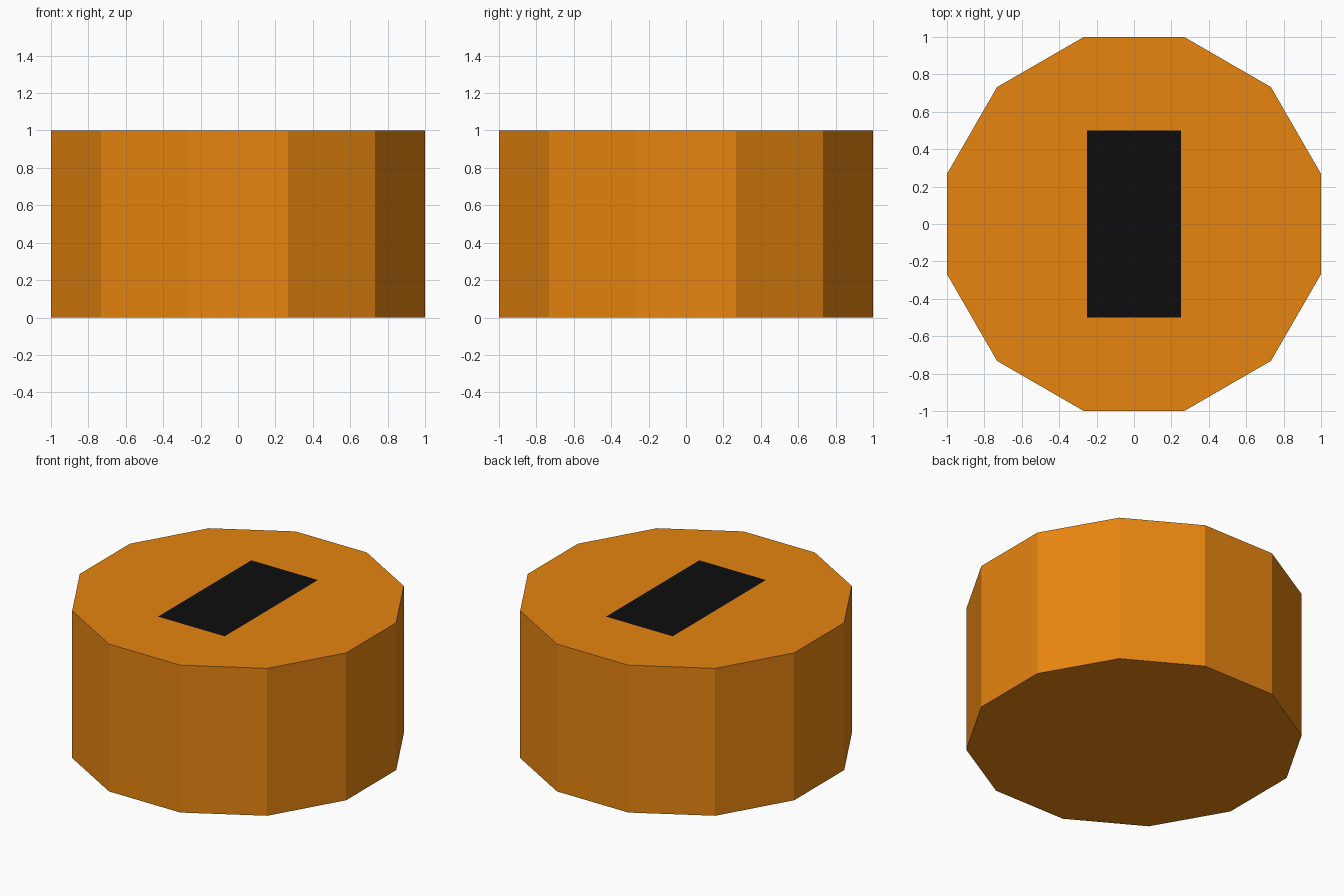
import bpy, bmesh, math
from mathutils import Vector

if "Cube" in bpy.data.objects:
    bpy.data.objects.remove(bpy.data.objects["Cube"])

def material(name, rgb):
    m = bpy.data.materials.new(name)
    m.diffuse_color = (*rgb, 1)
    m.use_nodes = True
    m.node_tree.nodes["Principled BSDF"].inputs["Base Color"].default_value = m.diffuse_color
    return m

# Twelve-sided drum, flats facing the axes at distance 1
bm = bmesh.new()
radius = 1 / math.cos(math.pi / 12)
ring = [bm.verts.new((radius * math.cos((i + .5) * math.pi / 6),
                      radius * math.sin((i + .5) * math.pi / 6), 0)) for i in range(12)]
base = bm.faces.new(ring)
ext = bmesh.ops.extrude_face_region(bm, geom=[base], use_keep_orig=True)
bmesh.ops.translate(bm, verts=[v for v in ext["geom"] if isinstance(v, bmesh.types.BMVert)],
                    vec=(0, 0, 1))
bmesh.ops.recalc_face_normals(bm, faces=bm.faces[:])

# Cut the black slot marking into the top face
for axis, d in ((Vector((1, 0, 0)), .25), (Vector((0, 1, 0)), .5)):
    for s in (-1, 1):
        bm.normal_update()
        top = [f for f in bm.faces if f.normal.z > .9]
        edges = {e for f in top for e in f.edges}
        verts = {v for f in top for v in f.verts}
        bmesh.ops.bisect_plane(bm, geom=top + list(edges) + list(verts), dist=1e-5,
                               plane_co=axis * d * s, plane_no=axis)
bm.normal_update()
for f in bm.faces:
    c = f.calc_center_median()
    if f.normal.z > .9 and abs(c.x) < .25 and abs(c.y) < .5:
        f.material_index = 1

mesh = bpy.data.meshes.new("drum_body")
bm.to_mesh(mesh)
bm.free()
mesh.materials.append(material("orange", (.8, .235, .005)))
mesh.materials.append(material("black", (.004, .004, .004)))
bpy.context.collection.objects.link(bpy.data.objects.new("drum_body", mesh))
